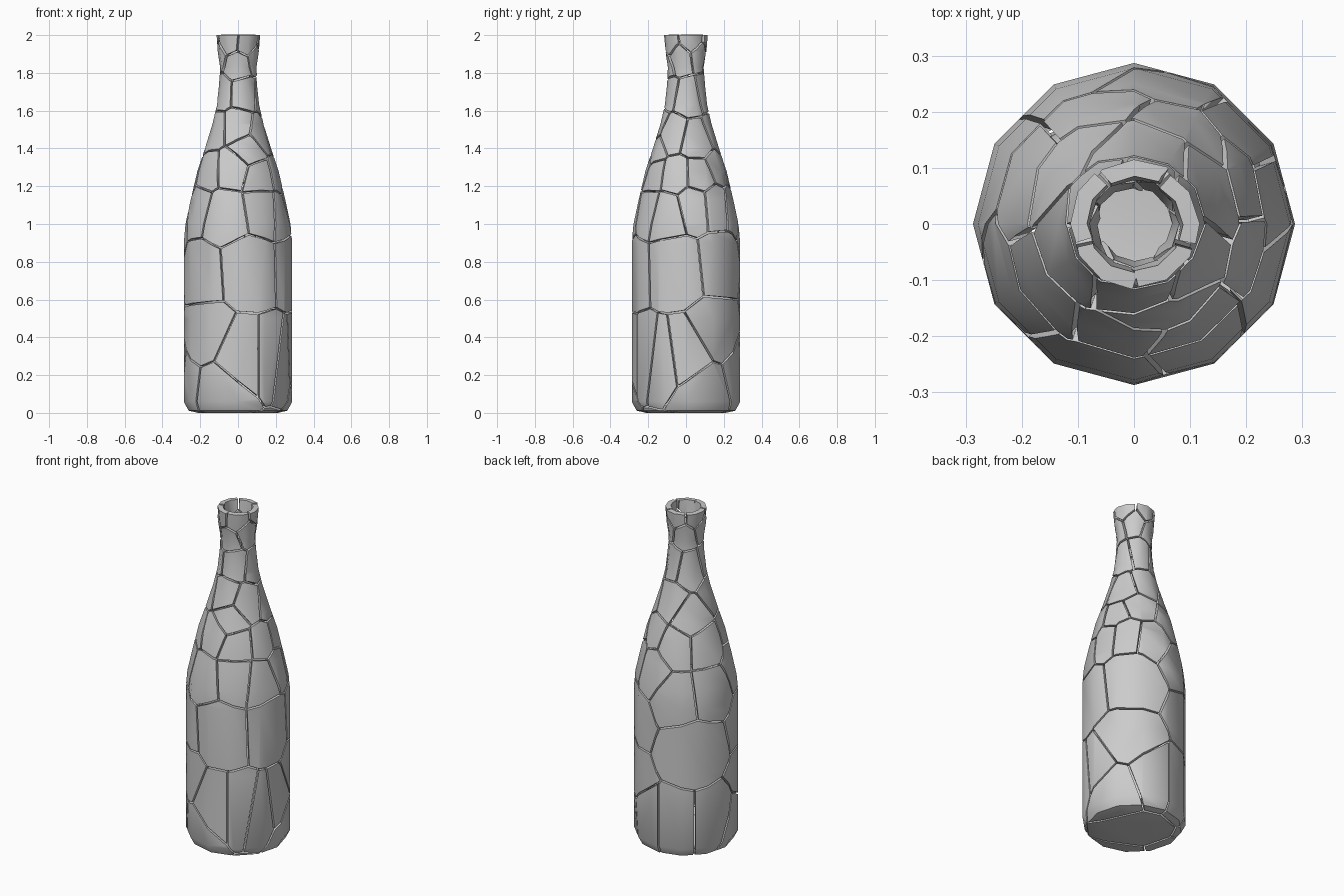
import bpy, bmesh, random
from math import sin, cos, radians, pi
from mathutils import Vector, Matrix

if "Cube" in bpy.data.objects:
    bpy.data.objects.remove(bpy.data.objects["Cube"])

random.seed(4)
SIDES = 12
WALL = 0.03
GAP = 0.005

# Outer bottle profile: radius, height
PROFILE = [(0.21, 0.0), (0.262, 0.012), (0.287, 0.06), (0.287, 0.5), (0.287, 0.9),
           (0.278, 1.0), (0.25, 1.13), (0.215, 1.28), (0.175, 1.4), (0.135, 1.53),
           (0.112, 1.63), (0.1, 1.74), (0.096, 1.83), (0.108, 1.91), (0.115, 2.0)]

# Shard centres: angle from the front (degrees), height
SITES = [(-45, .42), (-75, .14), (-25, .1), (8, .3), (38, .3), (62, .28), (90, .3),
         (115, .12), (130, .42), (165, .2), (200, .2), (250, .2),
         (-50, .74), (14, .76), (77, .77), (135, .8), (225, .65),
         (-18, 1.07), (35, 1.1), (65, 1.08), (100, 1.12), (130, 1.12), (165, 1.1),
         (205, .98), (245, 1.0), (300, 1.1),
         (35, 1.25), (-10, 1.3), (-50, 1.28), (75, 1.25), (110, 1.25), (150, 1.3),
         (200, 1.25), (245, 1.25),
         (0, 1.52), (-60, 1.5), (55, 1.48), (115, 1.45), (170, 1.48), (225, 1.4), (20, 1.4),
         (20, 1.7), (-60, 1.7), (100, 1.68), (160, 1.7), (230, 1.68),
         (0, 1.84), (70, 1.88), (140, 1.9), (210, 1.87), (280, 1.9),
         (30, 1.96), (110, 1.97), (180, 1.97), (250, 1.97), (-30, 1.97)]


def radius_at(z):
    for (r0, z0), (r1, z1) in zip(PROFILE, PROFILE[1:]):
        if z <= z1:
            return r0 + (r1 - r0) * (z - z0) / (z1 - z0)
    return PROFILE[-1][0]


def bottle_skin():
    bm = bmesh.new()
    rings = [[bm.verts.new((r * cos(2 * pi * i / SIDES), r * sin(2 * pi * i / SIDES), z))
              for i in range(SIDES)] for r, z in PROFILE]
    for a, b in zip(rings, rings[1:]):
        for i in range(SIDES):
            j = (i + 1) % SIDES
            bm.faces.new((a[i], a[j], b[j], b[i]))
    bm.faces.new(list(reversed(rings[0])))
    return bm


points = [Vector((0, 0, -0.02))]
for a, z in SITES:
    t = radians(a)
    points.append(Vector((radius_at(z) * sin(t), -radius_at(z) * cos(t), z)))

# Cut one wall shard around every centre
skin = bottle_skin()
shards = []
for n, p in enumerate(points):
    bm = skin.copy()
    for q in points:
        if q is p:
            continue
        d = (q - p).normalized()
        bmesh.ops.bisect_plane(bm, geom=bm.verts[:] + bm.edges[:] + bm.faces[:], dist=1e-5,
                               plane_co=(p + q) / 2 - d * GAP, plane_no=d, clear_outer=True)
        if not bm.faces:
            break
    if not bm.faces:
        bm.free()
        continue
    # small neck shards sit slightly askew
    if p.z > 1.75:
        rot = Matrix.Rotation(radians(random.uniform(-4, 4)), 3, 'Z')
        bmesh.ops.rotate(bm, verts=bm.verts[:], cent=p, matrix=rot)
    name = "base_shard" if n == 0 else ("body_shard" if p.z < 1 else
                                        "shoulder_shard" if p.z < 1.6 else "neck_shard")
    mesh = bpy.data.meshes.new(name)
    bm.to_mesh(mesh)
    bm.free()
    ob = bpy.data.objects.new(name, mesh)
    bpy.context.collection.objects.link(ob)
    mod = ob.modifiers.new("wall", 'SOLIDIFY')
    mod.thickness = WALL
    mod.offset = -1
    shards.append(ob)
skin.free()

# Glass thickness made real, then smooth walls with sharp broken edges
bpy.ops.object.select_all(action='DESELECT')
for ob in shards:
    ob.select_set(True)
bpy.context.view_layer.objects.active = shards[0]
bpy.ops.object.convert(target='MESH')
bpy.ops.object.shade_smooth_by_angle(angle=radians(40))
